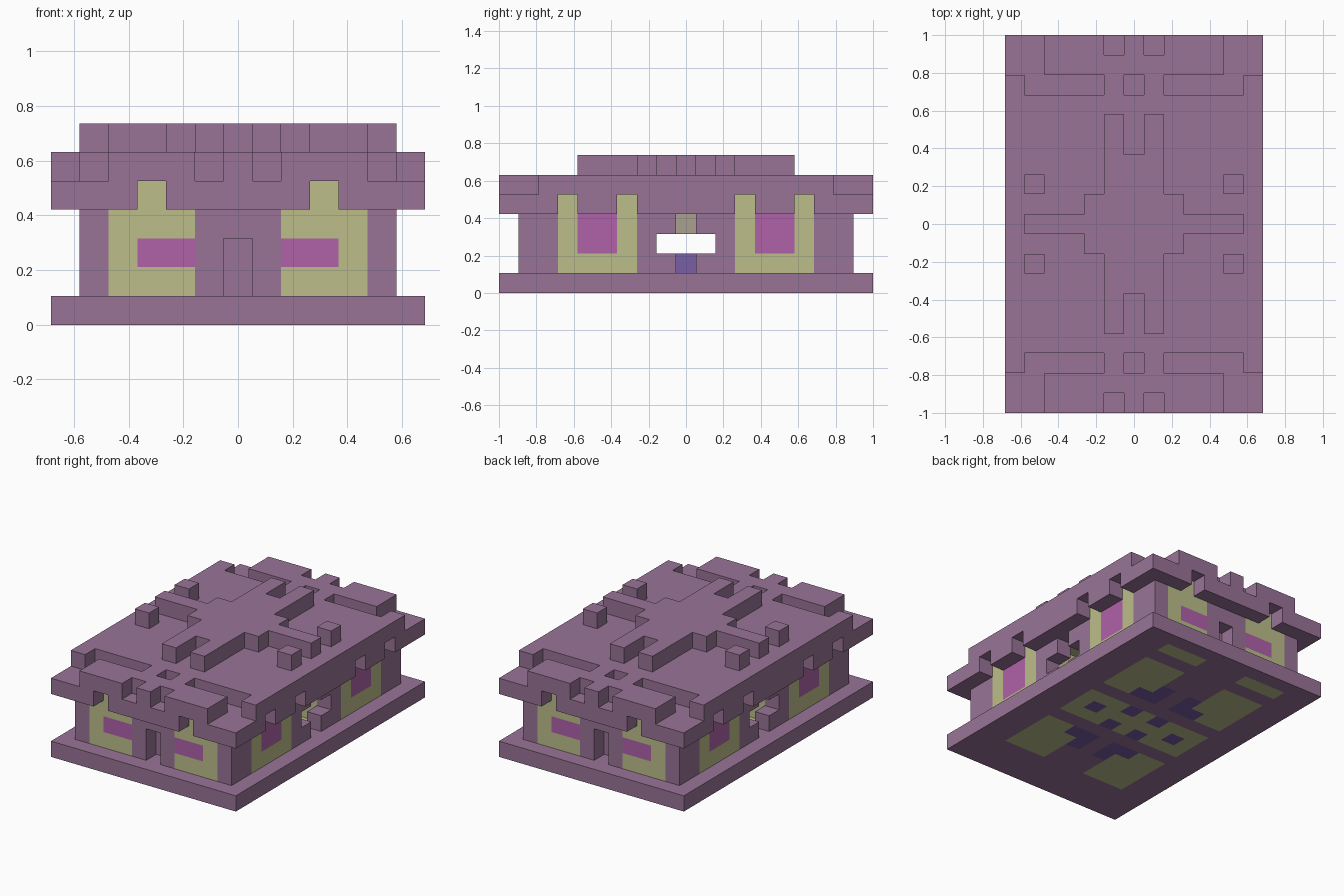
import bpy, bmesh
from mathutils import Vector
from itertools import product

if "Cube" in bpy.data.objects:
    bpy.data.objects.remove(bpy.data.objects["Cube"], do_unlink=True)

UNIT = 2 / 19  # edge of one building block


def linear(c):
    c /= 255
    return c / 12.92 if c < 0.04 else ((c + 0.055) / 1.055) ** 2.4


def material(name, *rgb):
    m = bpy.data.materials.new(name)
    m.use_nodes = True
    colour = [linear(c) for c in rgb] + [1]
    m.diffuse_color = colour
    bsdf = next(n for n in m.node_tree.nodes if n.type == 'BSDF_PRINCIPLED')
    bsdf.inputs["Base Color"].default_value = colour
    bsdf.inputs["Roughness"].default_value = 0.9
    return m


MATERIALS = [material("plum", 153, 116, 151), material("khaki", 188, 190, 138),
             material("magenta", 176, 98, 170), material("indigo", 122, 94, 166),
             material("dull_khaki", 168, 160, 144)]
PLUM, KHAKI, MAGENTA, INDIGO, DULL = range(5)


def block(x, y, z):
    """Blocks in inclusive index ranges; a single number means one layer."""
    spans = [(a, a) if isinstance(a, int) else a for a in (x, y, z)]
    return set(product(*[range(a, b + 1) for a, b in spans]))


def mirrored(*blocks):
    """Union of blocks copied to all four quadrants."""
    return {(sx * x, sy * y, z) for b in blocks for x, y, z in b
            for sx in (1, -1) for sy in (1, -1)}


# Base slab
base = block((-6, 6), (-9, 9), 0)

# Walls, with doors, side openings and the middle room cut out
walls = block((-5, 5), (-8, 8), (1, 4))
walls -= mirrored(block(0, 8, (1, 2)))
walls -= mirrored(block(5, 0, (1, 3)), block(5, (0, 1), 2))
walls -= block((-4, 4), (-1, 1), (1, 3))

# Lamps and pedestals in the middle room
lamps = mirrored(block(3, 0, 3))
pedestals = mirrored(block(3, 0, 1), block(1, 1, 1))

# Overhanging eaves, notched above the windows
eaves = block((-6, 6), (-9, 9), 4) - block((-5, 5), (-8, 8), 4)
eaves -= mirrored(block(3, 9, 4), block(6, 3, 4), block(6, 6, 4))

# Roof slab with stepped corners, slots and rim notches
roof = block((-6, 6), (-9, 9), 5)
roof -= mirrored(block((5, 6), (8, 9), 5), block((2, 5), 7, 5),
                 block(0, 7, 5), block(1, 9, 5))

# Raised cross and four studs on the roof
roof_cross = mirrored(block((0, 1), (0, 3), 6), block(1, (4, 5), 6),
                      block(2, (0, 1), 6), block((3, 5), 0, 6))
roof_studs = mirrored(block(5, 2, 6))

# Painted blocks: windows, room floors and floor spots
paint = {}
for colour, cells in (
    (KHAKI, mirrored(block((2, 4), 8, (1, 3)), block(3, 8, 4))),
    (KHAKI, mirrored(block(5, (3, 6), (1, 3)), block(5, 3, 4), block(5, 6, 4))),
    (MAGENTA, mirrored(block((2, 3), 8, 2), block(5, (4, 5), (2, 3)))),
    (KHAKI, mirrored(block((2, 4), (3, 6), 0), block((0, 4), (0, 1), 0))),
    (KHAKI, block((2, 4), 8, 0) | block((-4, -2), 8, 0)),
    (INDIGO, mirrored(block(3, 0, 0), block(1, 1, 0), block((1, 2), 3, 0),
                      block(1, 4, 0))),
    (KHAKI, block((-4, 4), (-2, 2), (1, 4)) & walls),
    (DULL, lamps),
    (INDIGO, pedestals),
):
    paint.update(dict.fromkeys(cells, colour))

PARTS = {"base_slab": base, "walls": walls, "lamps": lamps,
         "pedestals": pedestals, "eaves": eaves, "roof_slab": roof,
         "roof_cross": roof_cross, "roof_studs": roof_studs}
SOLID = set().union(*PARTS.values())


def build(name, cells):
    """Skin a part: one quad per exposed block side, then merge flat areas."""
    bm = bmesh.new()
    verts = {}
    for cell in sorted(cells):
        for axis, sign in product(range(3), (-1, 1)):
            step = [0, 0, 0]
            step[axis] = sign
            if tuple(c + s for c, s in zip(cell, step)) in SOLID:
                continue
            corners = []
            for a, b in ((-1, -1), (1, -1), (1, 1), (-1, 1))[::sign]:
                offset = list(step)
                offset[(axis + 1) % 3], offset[(axis + 2) % 3] = a, b
                key = tuple(2 * c + o for c, o in zip(cell, offset))
                if key not in verts:
                    point = Vector(key) / 2 + Vector((0, 0, 0.5))
                    verts[key] = bm.verts.new(point * UNIT)
                corners.append(verts[key])
            face = bm.faces.new(corners)
            face.material_index = paint.get(cell, PLUM)
    bmesh.ops.dissolve_limit(bm, angle_limit=0.01, verts=bm.verts[:],
                             edges=bm.edges[:], delimit={'MATERIAL'})
    mesh = bpy.data.meshes.new(name)
    bm.to_mesh(mesh)
    bm.free()
    for m in MATERIALS:
        mesh.materials.append(m)
    bpy.context.collection.objects.link(bpy.data.objects.new(name, mesh))


for part, cells in PARTS.items():
    build(part, cells)
